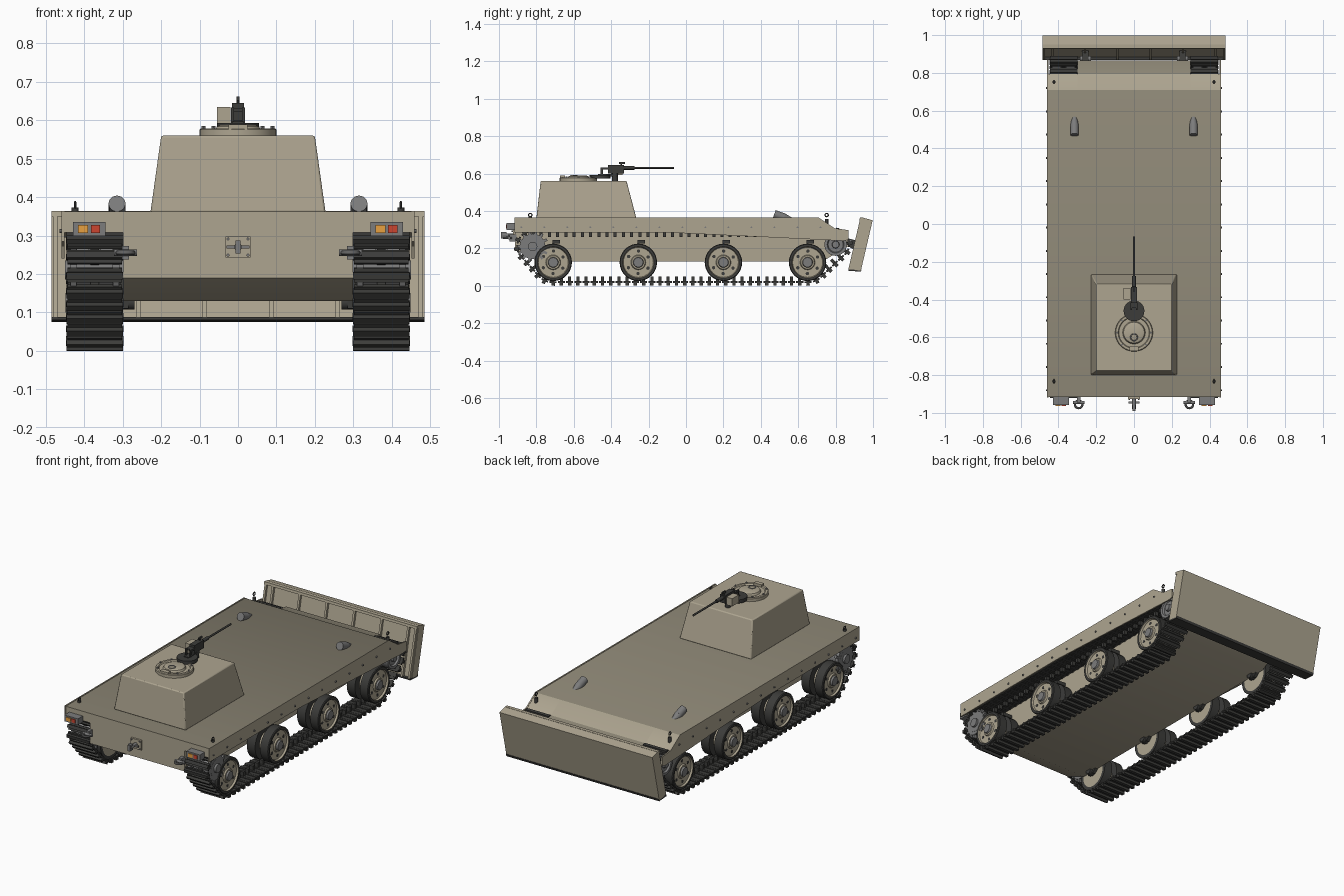
import bpy, bmesh, math
from mathutils import Matrix, Vector
from mathutils.geometry import convex_hull_2d

if "Cube" in bpy.data.objects:
    bpy.data.objects.remove(bpy.data.objects["Cube"])


def mat(name, c):
    m = bpy.data.materials.new(name)
    m.diffuse_color = (*c, 1)
    m.use_nodes = True
    m.node_tree.nodes["Principled BSDF"].inputs["Base Color"].default_value = m.diffuse_color
    return m


TAN = mat("tan", (0.42, 0.375, 0.28))
DECK = mat("deck_tan", (0.26, 0.235, 0.175))
DARK = mat("dark", (0.045, 0.045, 0.042))
STEEL = mat("steel", (0.2, 0.2, 0.2))
RED = mat("red", (0.6, 0.06, 0.03))
AMBER = mat("amber", (0.8, 0.35, 0.05))


def finish(name, bm, mats, M=Matrix()):
    bmesh.ops.recalc_face_normals(bm, faces=bm.faces)
    bm.transform(M)
    me = bpy.data.meshes.new(name)
    bm.to_mesh(me)
    bm.free()
    for m in mats:
        me.materials.append(m)
    ob = bpy.data.objects.new(name, me)
    bpy.context.collection.objects.link(ob)
    return ob


def add_box(bm, c, s, R=Matrix()):
    bmesh.ops.create_cube(bm, size=1, matrix=Matrix.Translation(c) @ R @ Matrix.Diagonal((*s, 1)))


def box(name, c, s, m=TAN, R=Matrix()):
    bm = bmesh.new()
    add_box(bm, c, s, R)
    return finish(name, bm, [m])


def prism(name, prof, x0, x1, m=TAN, deck=False):
    # y-z profile extruded along x
    bm = bmesh.new()
    a = [bm.verts.new((x0, y, z)) for y, z in prof]
    b = [bm.verts.new((x1, y, z)) for y, z in prof]
    bm.faces.new(a)
    bm.faces.new(b)
    for i in range(len(prof)):
        j = (i + 1) % len(prof)
        bm.faces.new((a[i], a[j], b[j], b[i]))
    bmesh.ops.recalc_face_normals(bm, faces=bm.faces)
    if deck:
        for f in bm.faces:
            f.normal_update()
            f.material_index = int(f.normal.z > 0.9)
    return finish(name, bm, [m, DECK])


def axis(d):
    return Vector((0, 0, 1)).rotation_difference(Vector(d)).to_matrix().to_4x4()


def lathe(name, prof, loc, d=(0, 0, 1), mats=(TAN,), ids=None, n=32):
    # (height, radius) profile turned about direction d
    bm = bmesh.new()
    rings = []
    for h, r in prof:
        k = n if r > 0 else 1
        rings.append([bm.verts.new((r * math.cos(2 * math.pi * i / n), r * math.sin(2 * math.pi * i / n), h)) for i in range(k)])
    for q, (a, b) in enumerate(zip(rings, rings[1:])):
        for i in range(n):
            j = (i + 1) % n
            vs = [a[i % len(a)], a[j % len(a)], b[j % len(b)], b[i % len(b)]]
            f = bm.faces.new(list(dict.fromkeys(vs)))
            f.material_index = ids[q] if ids else 0
    return finish(name, bm, mats, Matrix.Translation(loc) @ axis(d))


def cyl(name, loc, r, h, d=(0, 0, 1), m=TAN, n=20, r2=None):
    return lathe(name, [(-h / 2, 0), (-h / 2, r), (h / 2, r if r2 is None else r2), (h / 2, 0)], loc, d, (m,), n=n)


def ring(name, loc, R, r, d, m=STEEL):
    c = [2 * math.pi * i / 8 for i in range(9)]
    return lathe(name, [(r * math.sin(t), R + r * math.cos(t)) for t in c], loc, d, (m,), n=20)


# Hull, sponsons and skirts
prism("lower_hull", [(-.915, .362), (-.915, .19), (-.78, .13), (.73, .13), (.865, .21), (.865, .295),
                     (.795, .305), (.71, .362)], -.3, .3, deck=True)
for s in (-1, 1):
    prism("sponson", [(-.915, .362), (-.915, .308), (.79, .295), (.795, .305), (.71, .362)], s * .3, s * .455, deck=True)
    prism("skirt", [(-.918, .364), (-.918, .285), (-.1, .285), (.84, .24), (.87, .245), (.87, .297), (.795, .307),
                    (.71, .364)], s * .452, s * .46, deck=True)
    for i in range(14):
        cyl("skirt_bolt", (s * .461, -.88 + i * .123, .312), .005, .008, (1, 0, 0), STEEL, 8)

# Dozer blade: leaning slab with ribs and a cutting edge
prism("blade", [(.885, .088), (.935, .08), (.998, .35), (.945, .364)], -.485, .485)
prism("blade_edge", [(.868, .088), (.868, .08), (.935, .075), (.94, .088)], -.485, .485, DARK)
prism("blade_top_rim", [(.93, .364), (.927, .35), (.95, .35), (.95, .364)], -.485, .485)
for x in (-.476, -.43, -.26, -.087, .087, .26, .43, .476):
    prism("blade_rib", [(.868, .088), (.9, .085), (.95, .362), (.932, .362)], x - .006, x + .006)
for s in (-1, 1):
    prism("blade_arm", [(.84, .26), (.84, .225), (.905, .19), (.92, .24)], s * .24, s * .275, DARK)
    cyl("blade_pin", (s * .257, .875, .235), .014, .06, (1, 0, 0), STEEL)

# Turret casemate
bm = bmesh.new()
add_box(bm, (0, -.5325, .46), (.456, .535, .2))
for v in bm.verts:
    if v.co.z > .5:
        v.co.x *= .2 / .228
        v.co.y = -.777 if v.co.y < -.5 else -.318
t = finish("turret", bm, [TAN])
bv = t.modifiers.new("bevel", 'BEVEL')
bv.width = .005
bv.segments = 2

# Hatch with raised rim
lathe("hatch_ring", [(0, 0), (0, .1), (.016, .1), (.019, .096), (.019, .084), (.013, .08), (.013, .06), (.024, .055),
                     (.028, .045), (.028, 0)], (0, -.575, .56), n=40)
box("hatch_hinge", (0, -.66, .582), (.05, .025, .014))
ring("hatch_handle", (0, -.6, .588), .018, .003, (0, 0, 1))
for i in range(8):
    a = math.pi * i / 4
    cyl("hatch_bolt", (.09 * math.cos(a), -.575 + .09 * math.sin(a), .581), .005, .008, m=STEEL, n=8)

# Machine gun
cyl("gun_base", (0, -.46, .583), .055, .02, m=DARK, n=28)
cyl("gun_post", (0, -.38, .59), .016, .06, m=DARK)
box("gun_arm", (0, -.42, .59), (.03, .1, .014), DARK)
box("gun_receiver", (0, -.375, .622), (.032, .085, .045), DARK)
for s in (-1, 1):
    box("gun_grip", (s * .014, -.45, .613), (.008, .012, .04), DARK)
box("gun_rear_bar", (0, -.43, .627), (.036, .03, .01), DARK)
box("ammo_box", (-.037, -.37, .613), (.036, .06, .044))
cyl("gun_jacket", (0, -.305, .63), .01, .06, (0, 1, 0), DARK)
cyl("gun_barrel", (0, -.195, .63), .0055, .26, (0, 1, 0), DARK, 12)
cyl("gun_sight_post", (0, -.345, .65), .004, .02, m=DARK, n=8)
box("gun_sight", (0, -.342, .657), (.008, .03, .01), DARK)

# Running gear
X = .373
SPROCKET, IDLER = (-.82, .21), (.80, .22)
WHEELS = (-.71, -.255, .2, .65)
prof = [(-.068, 0), (-.068, .082), (-.068, .1), (-.016, .1), (-.016, .06), (.016, .06), (.016, .1), (.064, .1),
        (.068, .096), (.068, .084), (.058, .08), (.058, .04), (.066, .036), (.066, .028), (.076, .025), (.076, 0)]
ids = [0, 1, 1, 1, 0, 1, 1, 1, 1, 0, 0, 0, 0, 2, 2]
# track path is the hull of the wheel circles, resampled at even spacing
pts = []
for y, z, r in [(*SPROCKET, .075), (*IDLER, .065), (WHEELS[0], .125, .1), (WHEELS[3], .125, .1)]:
    pts += [Vector((y + r * math.cos(i * math.pi / 36), z + r * math.sin(i * math.pi / 36))) for i in range(72)]
path = [pts[i] for i in convex_hull_2d(pts)]
segs = list(zip(path, path[1:] + path[:1]))
total = sum((b - a).length for a, b in segs)
count = round(total / .044)


def at(d):
    d %= total
    for a, b in segs:
        L = (b - a).length
        if d <= L:
            return a.lerp(b, d / L)
        d -= L
    return path[0]


for s in (-1, 1):
    for y in WHEELS:
        lathe("road_wheel", prof, (s * X, y, .125), (s, 0, 0), (TAN, DARK, STEEL), ids)
        for i in range(6):
            a = math.pi * i / 3 + .5
            cyl("wheel_hole", (s * (X + .0565), y + .06 * math.cos(a), .125 + .06 * math.sin(a)), .009, .005, (1, 0, 0), DARK, 12)
        cyl("axle", (s * .3, y, .125), .018, .06, (1, 0, 0), DARK)
        prism("swing_arm", [(y - .02, .11), (y + .02, .11), (y + .085, .17), (y + .06, .195), (y - .02, .14)],
              s * .285, s * .304, DARK)
        box("bump_stop", (s * .33, y + .015, .235), (.06, .04, .02), DARK)
    lathe("idler", [(-.06, 0), (-.06, .06), (-.015, .06), (-.015, .045), (.015, .045), (.015, .06), (.06, .06), (.06, .045),
                    (.05, .04), (.05, .02), (.065, .018), (.065, 0)], (s * X, *IDLER), (s, 0, 0), (STEEL,))
    # toothed drive sprocket
    cyl("sprocket_drum", (s * X, *SPROCKET), .05, .13, (1, 0, 0), STEEL, 24)
    cyl("sprocket_hub", (s * X, *SPROCKET), .025, .155, (1, 0, 0), STEEL)
    bm = bmesh.new()
    for o in (-.055, .055):
        for i in range(14):
            R = Matrix.Rotation(2 * math.pi * i / 14, 4, 'X')
            add_box(bm, Vector((s * X + o, *SPROCKET)) + R @ Vector((0, .07, 0)), (.016, .03, .014), R)
    finish("sprocket_teeth", bm, [STEEL])
    for o in (-.055, .055):
        cyl("sprocket_disc", (s * X + o, *SPROCKET), .068, .018, (1, 0, 0), STEEL, 28)
    # track links: pad, grouser bar and guide horns
    bm = bmesh.new()
    for k in range(count):
        d = k * total / count
        p = at(d)
        t = (at(d + .01) - at(d - .01)).normalized()
        R = Matrix.Rotation(math.atan2(t.y, t.x), 4, 'X')
        up = 1 if (p - Vector((0, .2))).dot(Vector((-t.y, t.x))) > 0 else -1
        P = Vector((s * X, p.x, p.y))
        for x, h, size in [(0, .006, (.142, .038, .01)), (0, .0175, (.146, .018, .015)), (0, -.011, (.022, .016, .026)),
                           (.0, .006, (.15, .012, .012))]:
            add_box(bm, P + R @ Vector((x, 0, up * h)), size, R)
    finish("track", bm, [DARK])

# Tail lights, tow shackles, lifting eyes and headlights
for s in (-1, 1):
    box("light_housing", (s * .387, -.937, .317), (.085, .044, .036), STEEL)
    box("brake_light", (.387 + s * .387 - .387 + .016, -.96, .317), (.024, .006, .02), RED)
    box("turn_light", (s * .387 - .016, -.96, .317), (.026, .006, .02), AMBER)
    cyl("shackle_pin", (s * .293, -.945, .255), .008, .06, (1, 0, 0), STEEL)
    box("shackle_lug", (s * .293, -.925, .255), (.018, .04, .036), STEEL)
    ring("shackle", (s * .293, -.955, .255), .02, .006, (0, 0, 1))
    for y in (-.833, .752):
        z = .378
        cyl("eye_stem", (s * .424, y, z - .02 - (.015 if y > 0 else 0)), .009, .03, m=DARK, n=12)
        ring("lifting_eye", (s * .424, y, z), .009, .003, (1, 0, 0), DARK)
    d = (0, .93, -.33)
    cyl("headlight_body", (s * .315, .498, .374), .022, .055, d, STEEL, 24)
    cyl("headlight_nose", (s * .315, .546, .357), .022, .048, d, STEEL, 24, .012)

# Rear tow pintle
box("pintle_plate", (0, -.92, .27), (.065, .012, .055))
cyl("pintle_shaft", (0, -.95, .27), .01, .06, (0, 1, 0), STEEL)
box("pintle_jaw", (0, -.975, .27), (.014, .03, .034), STEEL)
box("pintle_bar", (0, -.945, .27), (.06, .012, .008), STEEL)
for sx in (-1, 1):
    for sz in (-1, 1):
        cyl("pintle_bolt", (sx * .026, -.928, .27 + sz * .021), .004, .008, (0, 1, 0), STEEL, 8)

# Keep sharp edges, smooth the round parts
for o in bpy.data.objects:
    o.select_set(True)
    bpy.context.view_layer.objects.active = o
bpy.ops.object.shade_smooth_by_angle(angle=math.radians(35))
